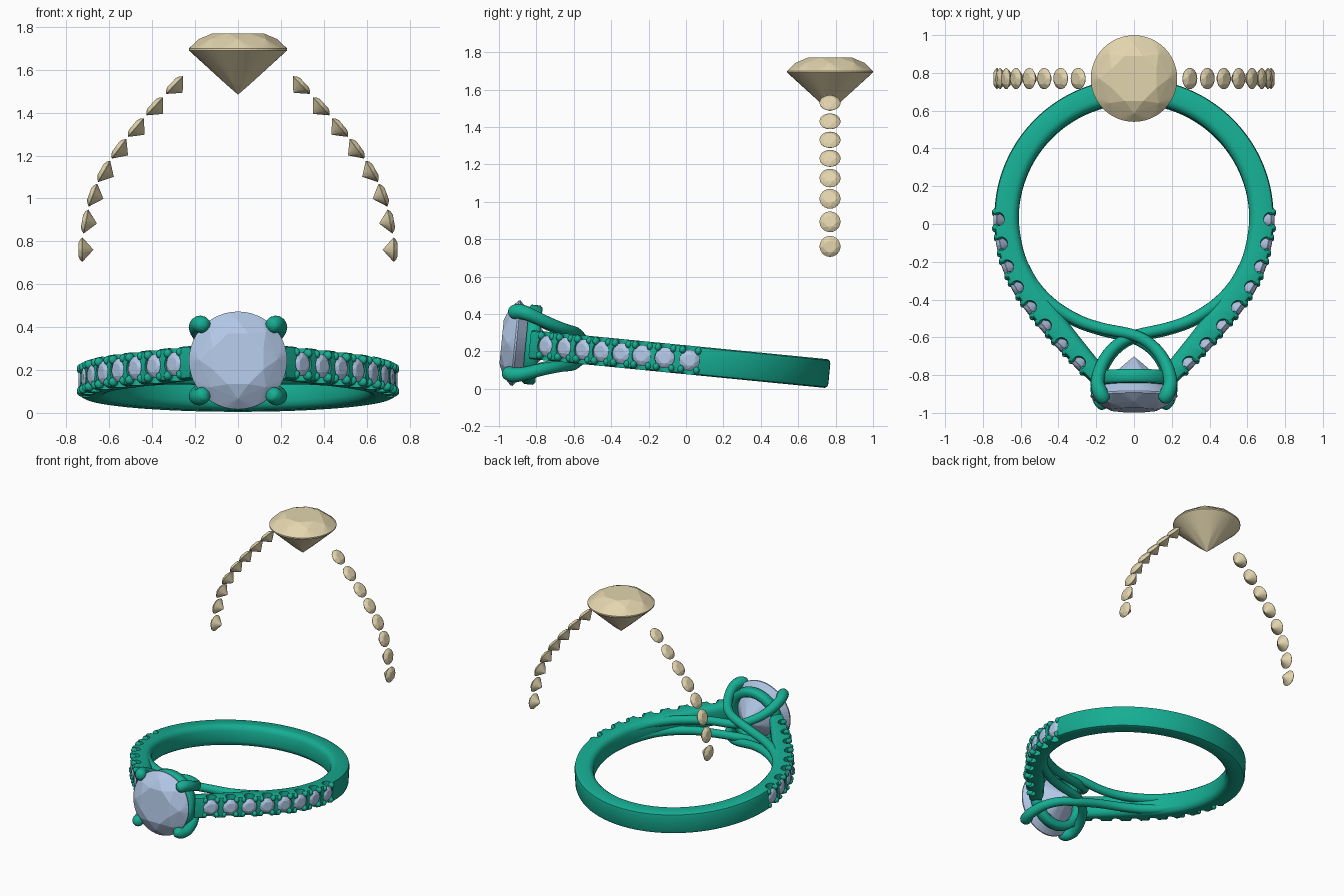
import bpy, bmesh
from math import sin, cos, pi, radians
from mathutils import Matrix, Vector

if "Cube" in bpy.data.objects:
    bpy.data.objects.remove(bpy.data.objects["Cube"])

# The ring is modelled flat (axis along z), then tilted onto the ground
TILT = Matrix.Translation((0, 0, 0.155)) @ Matrix.Rotation(radians(-5.6), 4, 'X')


def material(name, rgb):
    m = bpy.data.materials.new(name)
    m.diffuse_color = (*rgb, 1)
    m.use_nodes = True
    m.node_tree.nodes["Principled BSDF"].inputs["Base Color"].default_value = m.diffuse_color
    return m


METAL = material("green_metal", (0.008, 0.42, 0.29))
BLUE = material("blue_stone", (0.45, 0.58, 0.80))
TAN = material("tan_stone", (0.76, 0.66, 0.42))


def make(name, bm, mat, matrix=Matrix.Identity(4), smooth=None):
    bmesh.ops.recalc_face_normals(bm, faces=bm.faces)
    me = bpy.data.meshes.new(name)
    bm.to_mesh(me)
    bm.free()
    ob = bpy.data.objects.new(name, me)
    bpy.context.collection.objects.link(ob)
    ob.matrix_world = matrix
    if mat:
        me.materials.append(mat)
    if smooth:
        select(ob)
        bpy.ops.object.shade_smooth_by_angle(angle=radians(smooth))
    return ob


def select(ob):
    bpy.ops.object.select_all(action='DESELECT')
    ob.select_set(True)
    bpy.context.view_layer.objects.active = ob


def catmull(pts, n):
    out = []
    for i in range(len(pts) - 1):
        a, b, c, d = pts[max(i - 1, 0)], pts[i], pts[i + 1], pts[min(i + 2, len(pts) - 1)]
        for k in range(n):
            t = k / n
            out.append(tuple(0.5 * (2 * q + (r - p) * t + (2 * p - 5 * q + 4 * r - s) * t * t
                                    + (3 * q - p - 3 * r + s) * t ** 3)
                             for p, q, r, s in zip(a, b, c, d)))
    return out + [tuple(pts[-1])]


def loft(rings, closed):
    bm = bmesh.new()
    vs = [[bm.verts.new(p) for p in r] for r in rings]
    m = len(vs[0])
    for i in range(len(vs) if closed else len(vs) - 1):
        a, b = vs[i], vs[(i + 1) % len(vs)]
        for j in range(m):
            bm.faces.new((a[j], a[(j + 1) % m], b[(j + 1) % m], b[j]))
    if not closed:
        bm.faces.new(vs[0])
        bm.faces.new(vs[-1])
    return bm


# Faceted round stone, girdle at the origin, table facing +z
def stone(name, radius, sides, matrix, mat):
    bm = bmesh.new()

    def ring(n, r, z, off=0.0):
        for i in range(n):
            a = 2 * pi * (i + off) / n
            bm.verts.new((radius * r * cos(a), radius * r * sin(a), radius * z))
    ring(8, 0.56, 0.33, 0.5)
    ring(8, 0.80, 0.21)
    ring(sides, 1.0, 0.02)
    ring(sides, 1.0, -0.02)
    ring(8, 0.25, -0.72, 0.5)
    bm.verts.new((0, 0, -0.92 * radius))
    bmesh.ops.convex_hull(bm, input=bm.verts)
    bmesh.ops.dissolve_limit(bm, angle_limit=radians(0.5), verts=bm.verts, edges=bm.edges)
    return make(name, bm, mat, matrix)


# Shank: outer and inner outline of the right half, back to front
half = [(0.74 * sin(a), 0.03 + 0.74 * cos(a), 0.61 * sin(a), 0.03 + 0.61 * cos(a))
        for a in [radians(15 * i) for i in range(7)]]
half += [(.722, -.12, .588, -.13), (.688, -.245, .545, -.245), (.63, -.365, .475, -.36),
         (.555, -.475, .40, -.455), (.465, -.585, .315, -.57), (.375, -.685, .24, -.665),
         (.29, -.775, .185, -.735), (.225, -.84, .165, -.76)]
path = half[:0:-1] + [(-a, b, -c, d) for a, b, c, d in half]
i_back = len(half) - 1
path[i_back] = half[0]  # single shared point at the back
path = catmull(path, 6)
section = [(0, .5), (.06, .78), (.18, .95), (.3, 1), (.86, 1), (.96, .92), (1, .7)]
section += [(t, -z) for t, z in reversed(section)]
W = 0.077
shank = make("shank", loft([[(ix + (ox - ix) * t, iy + (oy - iy) * t, z * W) for t, z in section]
                            for ox, oy, ix, iy in path], False), METAL, TILT)

# Stations of the small stones on the outer outline
right = catmull(half, 30)
stations = []
for y in (.02, -.115, -.24, -.355, -.46, -.56, -.66, -.76):
    k = min(range(1, len(right) - 1), key=lambda i: abs(right[i][1] - y))
    p = Vector((right[k][0], right[k][1], 0))
    t = Vector((right[k + 1][0] - right[k - 1][0], right[k + 1][1] - right[k - 1][1], 0)).normalized()
    for s in (1, -1):
        pos, tan = Vector((s * p.x, p.y, 0)), Vector((s * t.x, t.y, 0))
        nrm = Vector((-s * t.y, s * s * t.x, 0))
        nrm = Vector((s * -t.y, t.x, 0))
        side = nrm.cross(tan)
        rot = Matrix((tan, side, nrm)).transposed()
        if rot.determinant() < 0:
            rot = Matrix((tan, -side, nrm)).transposed()
        stations.append((pos, rot.to_4x4()))

# Stone seats and side scallops cut out of the shank
for kind in ("seat", "scallop"):
    bm = bmesh.new()
    for pos, rot in stations:
        m = Matrix.Translation(pos) @ rot
        if kind == "seat":
            m = m @ Matrix.Translation((0, 0, -0.002))
            r, d = 0.054, 0.05
        else:
            m = m @ Matrix.Translation((0, 0, -0.018)) @ Matrix.Rotation(pi / 2, 4, 'X')
            r, d = 0.036, 0.3
        bmesh.ops.create_cone(bm, cap_ends=True, segments=24, radius1=r, radius2=r, depth=d, matrix=m)
    cutter = make(kind + "_cutter", bm, None, TILT)
    cutter.hide_render = True
    mod = shank.modifiers.new(kind, 'BOOLEAN')
    mod.operation, mod.solver, mod.object = 'DIFFERENCE', 'EXACT', cutter
    select(shank)
    bpy.ops.object.modifier_apply(modifier=mod.name)
    bpy.data.objects.remove(cutter)
select(shank)
bpy.ops.object.shade_smooth_by_angle(angle=radians(35))

# Four bead prongs around every small stone
bm = bmesh.new()
for pos, rot in stations:
    for a in (-1, 1):
        for b in (-1, 1):
            m = Matrix.Translation(pos) @ rot @ Matrix.Translation((a * .042, b * .052, -.012))
            bmesh.ops.create_uvsphere(bm, u_segments=12, v_segments=8, radius=.018,
                                      matrix=m @ Matrix.Diagonal((1, 1.2, 1.3, 1)))
make("bead_prongs", bm, METAL, TILT, 60)

# Small stones in the shank, and the loose tan copies standing upright behind
UPRIGHT = Matrix.Translation((0, 0.77, 0.78)) @ Matrix.Rotation(-pi / 2, 4, 'X')
for i, (pos, rot) in enumerate(stations):
    m = Matrix.Translation(pos) @ rot @ Matrix.Translation((0, 0, -0.014))
    stone(f"small_stone_{i}", 0.056, 24, TILT @ m, BLUE)
    stone(f"loose_small_stone_{i}", 0.056, 24, UPRIGHT @ m, TAN)

# Centre stone and its loose copy
m = Matrix.Translation((0, -0.915, 0)) @ Matrix.Rotation(pi / 2, 4, 'X')
stone("centre_stone", 0.229, 48, TILT @ m, BLUE)
stone("loose_centre_stone", 0.229, 48, UPRIGHT @ m, TAN)

# Round rail under the centre stone
rail = [(.155, -.852), (.165, -.862), (.2, -.862), (.213, -.85), (.213, -.802), (.2, -.79),
        (.165, -.79), (.155, -.8)]
make("seat_rail", loft([[(r * cos(a), y, r * sin(a)) for r, y in rail]
                        for a in [2 * pi * i / 64 for i in range(64)]], True), METAL, TILT, 50)

# Four crossing strands that sweep from the shank into the prongs: x, y, z, radius
strand = [(.6, -.2, .036, .03), (.53, -.33, .038, .032), (.43, -.435, .04, .032), (.3, -.515, .042, .031),
          (.17, -.56, .05, .03), (0, -.6, .068, .03), (-.1, -.66, .09, .031), (-.165, -.75, .12, .033),
          (-.193, -.85, .157, .036), (-.18, -.91, .17, .04), (-.163, -.94, .163, .038),
          (-.153, -.955, .157, .027), (-.148, -.962, .154, .008)]
for sx in (1, -1):
    for sz in (1, -1):
        pts = []
        for x, y, z, r in strand:
            weave = -0.018 * sx * sz * max(0, 1 - abs(x) / 0.2) if y > -0.8 else 0
            pts.append((sx * x, y, sz * (z + weave * sz), r))
        pts = catmull(pts, 6)
        rings = []
        for i, p in enumerate(pts):
            d = Vector(pts[min(i + 1, len(pts) - 1)][:3]) - Vector(pts[max(i - 1, 0)][:3])
            d.normalize()
            u = d.cross(Vector((1, 0, 0.3 * sz)) if abs(d.x) < 0.0 else Vector((0, 0, 1))).normalized()
            v = d.cross(u)
            rings.append([Vector(p[:3]) + p[3] * (cos(a) * u + sin(a) * v)
                          for a in [2 * pi * k / 16 for k in range(16)]])
        name = f"prong_{'left' if sx > 0 else 'right'}_{'upper' if sz > 0 else 'lower'}"
        make(name, loft(rings, False), METAL, TILT, 50)
